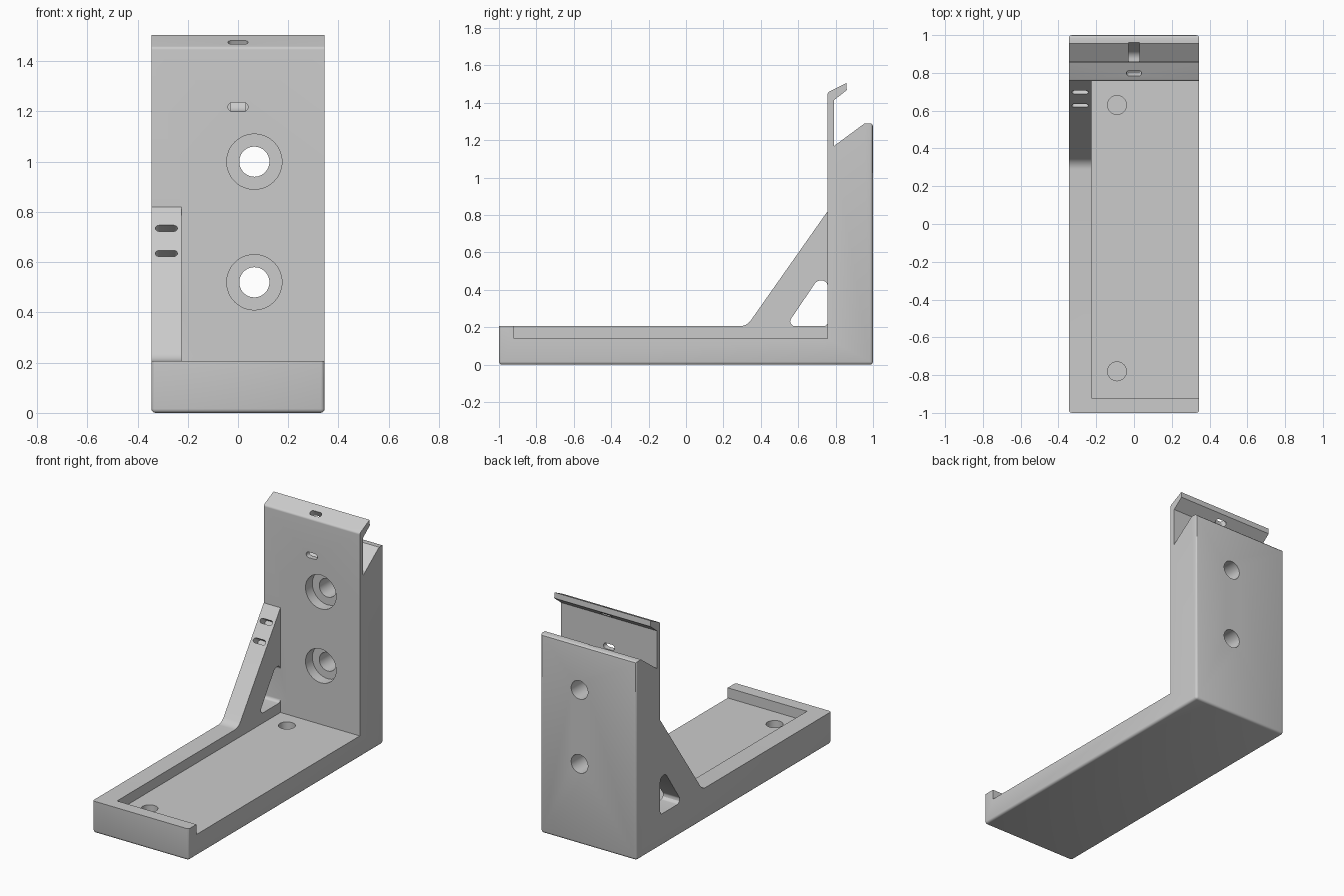
import bpy, bmesh, math
from mathutils import Vector, Matrix

cube = bpy.data.objects.get("Cube")
if cube:
    bpy.data.objects.remove(cube, do_unlink=True)

GREY = (0.6, 0.6, 0.6, 1)
mat = bpy.data.materials.new("light grey plastic")
mat.use_nodes = True
mat.diffuse_color = GREY
mat.node_tree.nodes["Principled BSDF"].inputs["Base Color"].default_value = GREY

HALF = 0.345      # half width of the bracket
RIB = -0.225      # inner face of the side rib
WALL = 0.757      # front face of the upright


def rounded(corners, steps=6):
    """Profile from (u, v, radius) corners, with arcs where radius > 0."""
    out = []
    for i, (u, v, r) in enumerate(corners):
        p = Vector((u, v))
        if r == 0:
            out.append(p)
            continue
        a = (Vector(corners[i - 1][:2]) - p).normalized()
        b = (Vector(corners[(i + 1) % len(corners)][:2]) - p).normalized()
        half = math.acos(a.dot(b)) / 2
        centre = p + (a + b).normalized() * (r / math.sin(half))
        start = p + a * (r / math.tan(half)) - centre
        end = p + b * (r / math.tan(half)) - centre
        for k in range(steps + 1):
            out.append(centre + start.lerp(end, k / steps).normalized() * r)
    return out


def extrude(name, points, depth, matrix):
    """Closed prism of a 2D profile along local z from 0 to depth, then placed."""
    bm = bmesh.new()
    low = [bm.verts.new((p[0], p[1], 0)) for p in points]
    high = [bm.verts.new((p[0], p[1], depth)) for p in points]
    bm.faces.new(low[::-1])
    bm.faces.new(high)
    for i in range(len(points)):
        bm.faces.new((low[i - 1], low[i], high[i], high[i - 1]))
    bm.transform(matrix)
    bmesh.ops.recalc_face_normals(bm, faces=bm.faces[:])
    mesh = bpy.data.meshes.new(name)
    bm.to_mesh(mesh)
    bm.free()
    mesh.materials.append(mat)
    obj = bpy.data.objects.new(name, mesh)
    bpy.context.scene.collection.objects.link(obj)
    return obj


def side(name, corners, x0, x1):
    """Profile in y and z, extruded along x."""
    frame = Matrix(((0, 0, 1, x0), (1, 0, 0, 0), (0, 1, 0, 0), (0, 0, 0, 1)))
    return extrude(name, rounded(corners), x1 - x0, frame)


def drill(name, points, centre, direction, depth):
    """Cutter centred on a point, running along a direction in the yz plane."""
    z = Vector(direction).normalized()
    x = Vector((1, 0, 0))
    frame = Matrix((x, z.cross(x), z)).transposed().to_4x4()
    frame.translation = Vector(centre) - z * (depth / 2)
    return extrude(name, points, depth, frame)


def circle(r, n=48):
    return [(r * math.cos(2 * math.pi * i / n), r * math.sin(2 * math.pi * i / n))
            for i in range(n)]


def slot(w, h):
    """Stadium outline of full width w and height h."""
    r, pts = h / 2, []
    for sign in (1, -1):
        for i in range(10):
            a = math.pi * (i / 9 - 0.5)
            pts.append((sign * (w / 2 - r + r * math.cos(a)), sign * r * math.sin(a)))
    return pts


def cut(body, cutter):
    """Subtract the cutter, moving to the next solver if one leaves no cut."""
    cutter.hide_render = True
    for solver in ('EXACT', 'MANIFOLD', 'FLOAT'):
        mod = body.modifiers.new(cutter.name, 'BOOLEAN')
        mod.operation = 'DIFFERENCE'
        mod.solver = solver
        mod.object = cutter
        bpy.context.view_layer.update()
        graph = bpy.context.evaluated_depsgraph_get()
        result = bpy.data.meshes.new_from_object(body.evaluated_get(graph))
        body.modifiers.clear()
        if len(result.polygons) > len(body.data.polygons):
            body.data = result
            break
    bpy.data.objects.remove(cutter, do_unlink=True)


def outer(e):
    """Edges of the underside, the back and the front corners."""
    a, b = (v.co for v in e.verts)
    if max(a.z, b.z) < 0.001 or min(a.y, b.y) > 0.999:
        return True
    return max(a.y, b.y) < -0.999 and abs(a.x - b.x) < 0.1


# Bracket body: base, sloping rib, upright and hooked clip in one side profile
body = side("bracket", [
    (-1, 0, 0), (1, 0, 0), (1, 1.29, 0), (0.955, 1.29, 0), (0.79, 1.168, 0),
    (0.79, 1.413, 0), (0.86, 1.468, 0), (0.857, 1.505, 0), (0.757, 1.455, 0.015),
    (WALL, 0.82, 0), (0.325, 0.206, 0.07), (-1, 0.206, 0)], -HALF, HALF)

# Softened outer edges
bm = bmesh.new()
bm.from_mesh(body.data)
bmesh.ops.bevel(bm, geom=[e for e in bm.edges if outer(e)], offset=0.016,
                segments=3, profile=0.5, affect='EDGES')
bm.to_mesh(body.data)
bm.free()

# Recessed tray, open to one side, and the triangular rib window
cut(body, side("tray_cut", [(-0.92, 0.14, 0), (WALL, 0.14, 0), (WALL, 1.0, 0),
                            (-0.92, 1.0, 0)], RIB, 0.5))
cut(body, side("window_cut", [(0.535, 0.206, 0.025), (WALL, 0.206, 0.02),
                              (WALL, 0.45, 0.03), (0.70, 0.45, 0.04)], -0.5, RIB + 0.05))

# Tie channel in the sloping top of the upright
cut(body, side("channel_cut", [(0.795, 1.2, 0), (0.90, 1.2, 0.05), (0.98, 1.32, 0),
                               (0.795, 1.32, 0)], -0.03, 0.03))

# Tie slots through the clip plate and its hook
cut(body, drill("plate_slot_cut", slot(0.08, 0.036), (0, 0.775, 1.218), (0, 1, 0), 0.1))
cut(body, drill("hook_slot_cut", slot(0.08, 0.034), (0, 0.808, 1.455), (0, -0.45, 0.9), 0.14))

# Blind holes in the tray floor
for y in (-0.78, 0.63):
    cut(body, drill("floor_hole_cut", circle(0.05), (-0.09, y, 0.14), (0, 0, 1), 0.16))

# Counterbored screw holes in the upright
for z in (0.52, 1.0):
    cut(body, drill("screw_hole_cut", circle(0.06), (0.065, 0.9, z), (0, 1, 0), 0.5))
    cut(body, drill("counterbore_cut", circle(0.11), (0.065, WALL, z), (0, 1, 0), 0.14))

# Tie slots in the rib slope
for y, z in ((0.697, 0.735), (0.627, 0.635)):
    cut(body, drill("rib_slot_cut", slot(0.088, 0.03), (-0.285, y, z),
                    (0, -0.82, 0.57), 0.12))

# Smooth shading on the round parts only
bpy.context.view_layer.objects.active = body
body.select_set(True)
bpy.ops.object.shade_smooth_by_angle(angle=math.radians(30))
